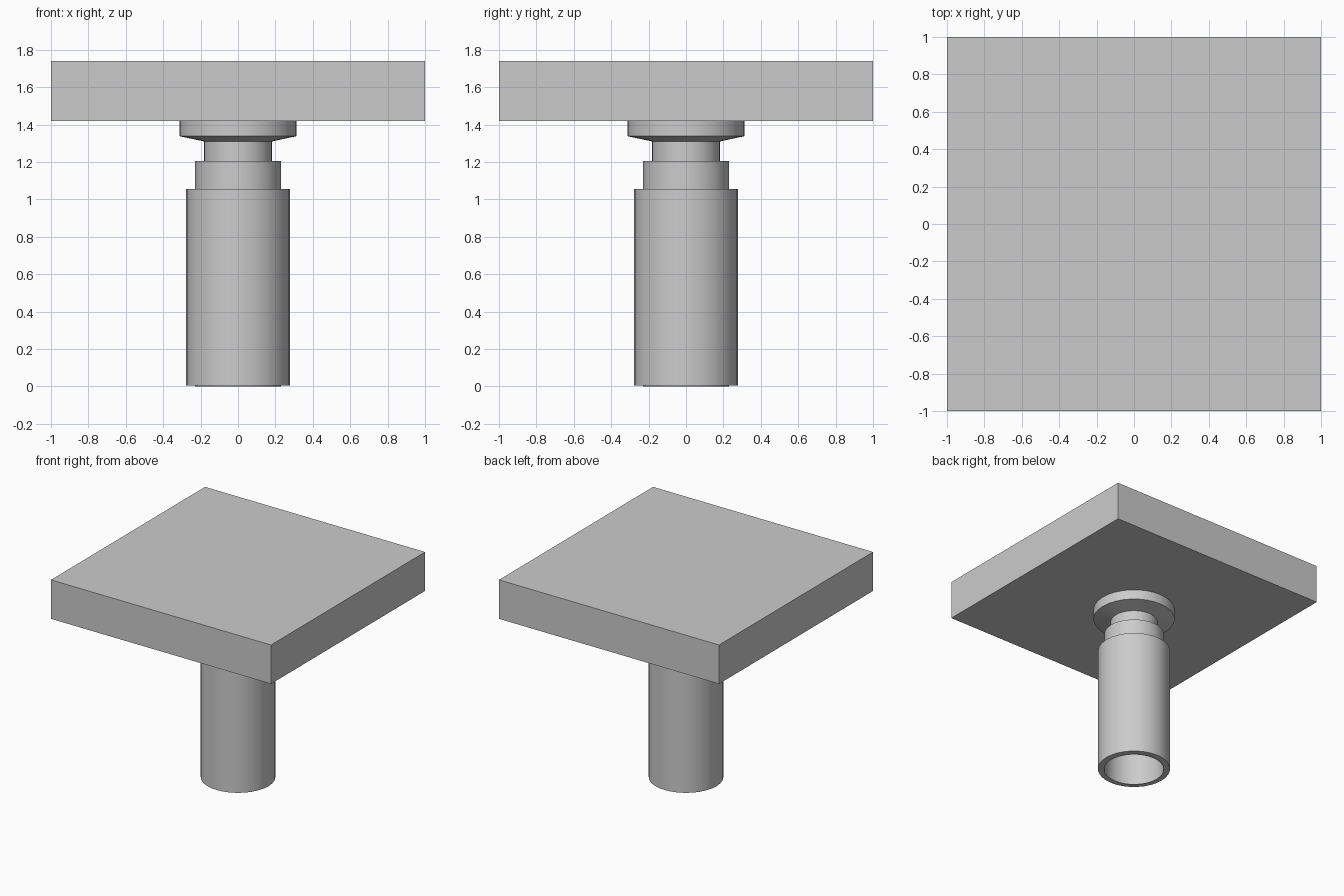
import bpy
import math

if "Cube" in bpy.data.objects:
    bpy.data.objects.remove(bpy.data.objects["Cube"])

SIDES = 32


def lathe(name, profile):
    """Revolve an open (radius, z) profile around the z axis."""
    verts, faces = [], []
    for r, z in profile:
        for i in range(SIDES):
            a = 2 * math.pi * i / SIDES
            verts.append((r * math.cos(a), r * math.sin(a), z))
    for k in range(len(profile) - 1):
        for i in range(SIDES):
            j = (i + 1) % SIDES
            lo, hi = k * SIDES, (k + 1) * SIDES
            faces.append((lo + i, lo + j, hi + j, hi + i))
    mesh = bpy.data.meshes.new(name)
    mesh.from_pydata(verts, [], faces)
    mesh.update()
    obj = bpy.data.objects.new(name, mesh)
    bpy.context.collection.objects.link(obj)
    bpy.ops.object.select_all(action='DESELECT')
    obj.select_set(True)
    bpy.context.view_layer.objects.active = obj
    bpy.ops.object.shade_smooth_by_angle(angle=math.radians(30))
    return obj


# Square slab on top
bpy.ops.mesh.primitive_cube_add(size=1, location=(0, 0, 1.58))
slab = bpy.context.object
slab.name = "top_slab"
slab.scale = (2, 2, 0.32)

# Outer sleeve with rims closing onto the inner tube
lathe("outer_sleeve", [(0.23, 0.005), (0.278, 0.005), (0.278, 1.055), (0.23, 1.055)])

# Hollow inner tube, open at the bottom, with a shoulder at the top
lathe("inner_tube", [(0.23, 0.0), (0.23, 1.204), (0.182, 1.204)])

# Narrow neck flaring into the mounting flange
lathe("neck_flange", [(0.182, 1.204), (0.182, 1.31), (0.313, 1.338), (0.313, 1.42)])
